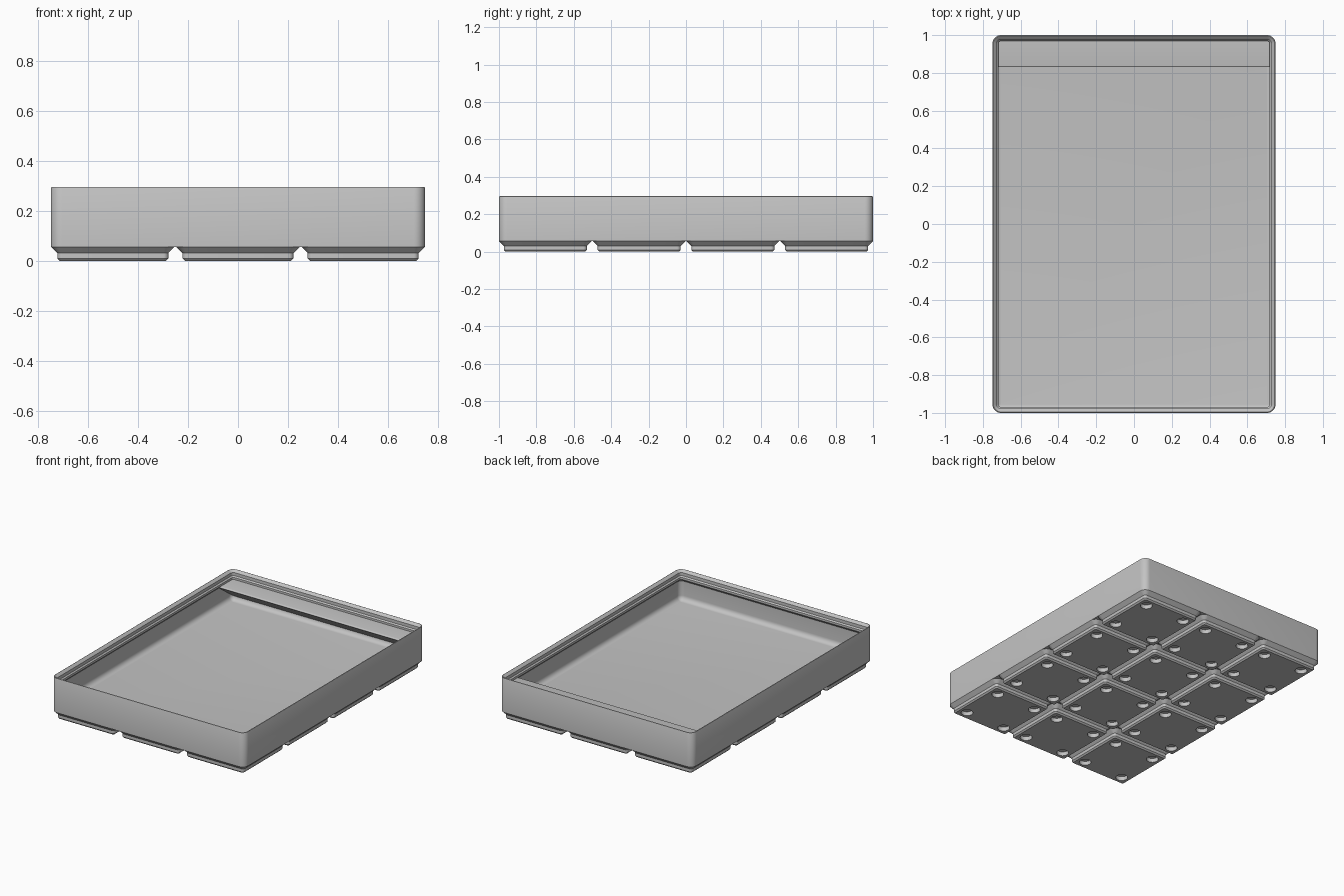
import bpy
import bmesh
from math import sin, cos, pi, radians, tan
from mathutils import Matrix, Vector

cube = bpy.data.objects.get("Cube")
if cube:
    bpy.data.objects.remove(cube)

# All sizes below are in millimetres, scaled once when an object is made
UNIT = 2 / 167.5
PITCH = 42
COLS, ROWS = 3, 4
HALF_X = (COLS * PITCH - 0.5) / 2
HALF_Y = (ROWS * PITCH - 0.5) / 2
CORNER = 3.75

grey = bpy.data.materials.new("plain_grey")
grey.use_nodes = True
colour = (0.55, 0.55, 0.55, 1)
grey.diffuse_color = colour
grey.node_tree.nodes["Principled BSDF"].inputs["Base Color"].default_value = colour


def make_object(name, bm):
    bmesh.ops.recalc_face_normals(bm, faces=bm.faces)
    bm.transform(Matrix.Scale(UNIT, 4))
    mesh = bpy.data.meshes.new(name)
    bm.to_mesh(mesh)
    bm.free()
    mesh.materials.append(grey)
    obj = bpy.data.objects.new(name, mesh)
    bpy.context.collection.objects.link(obj)
    return obj


def activate(obj):
    bpy.ops.object.select_all(action="DESELECT")
    obj.select_set(True)
    bpy.context.view_layer.objects.active = obj


def smooth(obj):
    activate(obj)
    bpy.ops.object.shade_smooth_by_angle(angle=radians(30))


def rounded_ring(bm, hx, hy, radius, z, steps=8):
    ring = []
    for quarter, (sx, sy) in enumerate([(1, 1), (-1, 1), (-1, -1), (1, -1)]):
        for i in range(steps + 1):
            a = (quarter + i / steps) * pi / 2
            ring.append(bm.verts.new((sx * (hx - radius) + radius * cos(a),
                                      sy * (hy - radius) + radius * sin(a), z)))
    return ring


def loft(hx, hy, profile):
    """Closed solid through rounded rectangles; profile is (inset, height)."""
    bm = bmesh.new()
    rings = [rounded_ring(bm, hx - d, hy - d, max(CORNER - d, 0.05), z)
             for d, z in profile]
    for low, high in zip(rings, rings[1:]):
        for i in range(len(low)):
            j = (i + 1) % len(low)
            bm.faces.new((low[i], low[j], high[j], high[i]))
    bm.faces.new(rings[0])
    bm.faces.new(rings[-1])
    return bm


# Tray body: outer wall, stacking lip, inner wall, floor fillet
WALL, FILLET, FLOOR = 0.95, 2.8, 7
lip = [(0, 4.75), (0, 24.4), (0.15, 24.73), (0.45, 24.86), (0.8, 24.6),
       (1.9, 23.5), (1.9, 21.7), (2.6, 21), (2.6, 19.8), (WALL, 18.15)]
fillet = []
for i in range(7):
    a = i / 6 * pi / 2
    fillet.append((WALL + FILLET * (1 - cos(a)), FLOOR + FILLET * (1 - sin(a))))
smooth(make_object("tray_body", loft(HALF_X, HALF_Y, lip + fillet)))

# Label shelf along the back wall, sloping underneath with a rounded tip
TIP, BACK, SHELF_TOP, TIP_R = 69.5, 82.75, 19.8, 0.6
outline = [(BACK, SHELF_TOP)]
for i in range(7):
    a = pi / 2 + i / 6 * radians(144)
    outline.append((TIP + TIP_R * (1 + cos(a)), SHELF_TOP - TIP_R * (1 - sin(a))))
y, z = outline[-1]
outline.append((BACK, z - (BACK - y) * tan(radians(36))))
bm = bmesh.new()
reach = 61.5
face = bm.faces.new([bm.verts.new((-reach, y, z)) for y, z in outline])
extruded = bmesh.ops.extrude_face_region(bm, geom=[face], use_keep_orig=True)
moved = [g for g in extruded["geom"] if isinstance(g, bmesh.types.BMVert)]
bmesh.ops.translate(bm, verts=moved, vec=Vector((2 * reach, 0, 0)))
smooth(make_object("label_shelf", bm))

# One stepped foot with four round magnet pockets
half = (PITCH - 0.5) / 2
foot = make_object("feet", loft(half, half,
                                [(2.95, 0), (2.15, 0.8), (2.15, 2.6), (0, 4.75)]))
bm = bmesh.new()
for sx in (-1, 1):
    for sy in (-1, 1):
        bmesh.ops.create_cone(bm, cap_ends=True, segments=32, radius1=3.25,
                              radius2=3.25, depth=4.8,
                              matrix=Matrix.Translation((13 * sx, 13 * sy, 0)))
cutter = make_object("pocket_cutter", bm)
cutter.hide_render = True

cut = foot.modifiers.new("pockets", "BOOLEAN")
cut.operation = "DIFFERENCE"
cut.solver = "EXACT"
cut.object = cutter
activate(foot)
bpy.ops.object.modifier_apply(modifier=cut.name)
bpy.data.objects.remove(cutter)
smooth(foot)

# Repeat the foot over the whole grid
foot.location = (-(COLS - 1) / 2 * PITCH * UNIT, -(ROWS - 1) / 2 * PITCH * UNIT, 0)
for axis, count in ((0, COLS), (1, ROWS)):
    array = foot.modifiers.new("grid", "ARRAY")
    array.count = count
    array.use_relative_offset = False
    array.use_constant_offset = True
    offset = [0, 0, 0]
    offset[axis] = PITCH * UNIT
    array.constant_offset_displace = offset
